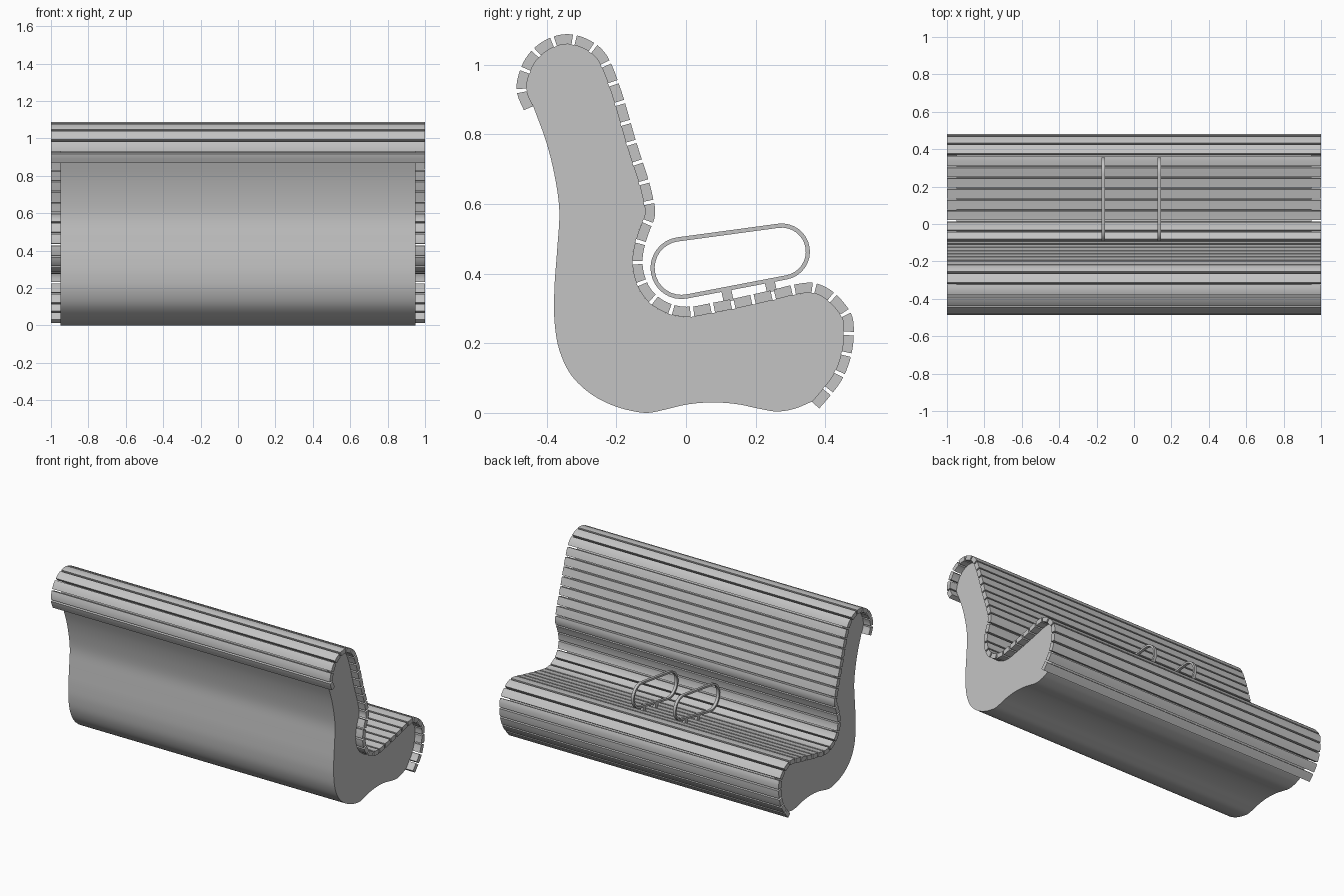
import bpy, bmesh, math
from mathutils import Vector

cube = bpy.data.objects.get("Cube")
if cube:
    bpy.data.objects.remove(cube, do_unlink=True)

SLAT_COUNT = 34
SLAT_THICKNESS = 0.029
SLAT_GAP = 0.01

grey = bpy.data.materials.new("warm_grey")
grey.use_nodes = True
grey.diffuse_color = (0.55, 0.55, 0.55, 1)
grey.node_tree.nodes["Principled BSDF"].inputs["Base Color"].default_value = grey.diffuse_color


def smooth_path(points, steps=5):
    """Catmull-Rom curve through the points, in the y-z plane."""
    pts = [Vector(p) for p in points]
    pts = [2 * pts[0] - pts[1]] + pts + [2 * pts[-1] - pts[-2]]
    path = []
    for a, b, c, d in zip(pts, pts[1:], pts[2:], pts[3:]):
        # Tangents follow chord lengths so uneven spacing stays smooth
        ab, bc, cd = [max((q - p).length, 1e-6) for p, q in ((a, b), (b, c), (c, d))]
        m0 = ((b - a) / ab * bc + (c - b) / bc * ab) / (ab + bc) * bc
        m1 = ((c - b) / bc * cd + (d - c) / cd * bc) / (bc + cd) * bc
        for i in range(steps):
            t = i / steps
            path.append(b * (1 + 2 * t) * (1 - t) ** 2 + m0 * t * (1 - t) ** 2
                        + c * t * t * (3 - 2 * t) + m1 * t * t * (t - 1))
    return path + [pts[-2]]


def offset_path(path, distance):
    """Shift a path to its outer (seating) side."""
    moved = []
    for i, p in enumerate(path):
        tangent = (path[min(i + 1, len(path) - 1)] - path[max(i - 1, 0)]).normalized()
        moved.append(p + Vector((-tangent.y, tangent.x)) * distance)
    return moved


def extrude_profile(bm, profile, x0, x1):
    """Solid prism along x from a closed y-z profile."""
    rings = [[bm.verts.new((x, p.x, p.y)) for p in profile] for x in (x0, x1)]
    bm.faces.new(rings[0])
    bm.faces.new(rings[1][::-1])
    for i in range(len(profile)):
        j = (i + 1) % len(profile)
        bm.faces.new((rings[0][i], rings[1][i], rings[1][j], rings[0][j]))


def finish(name, bm):
    bmesh.ops.recalc_face_normals(bm, faces=bm.faces[:])
    mesh = bpy.data.meshes.new(name)
    bm.to_mesh(mesh)
    bm.free()
    mesh.materials.append(grey)
    obj = bpy.data.objects.new(name, mesh)
    bpy.context.collection.objects.link(obj)
    bpy.ops.object.select_all(action="DESELECT")
    obj.select_set(True)
    bpy.context.view_layer.objects.active = obj
    bpy.ops.object.shade_smooth_by_angle(angle=math.radians(30))
    return obj


# Seating line: from the rolled top, down the backrest, over the seat front
seating_line = smooth_path([
    (-.439, .881), (-.458, .93), (-.45, .973), (-.424, 1.019), (-.387, 1.047),
    (-.341, 1.059), (-.295, 1.047), (-.26, 1.022), (-.237, .981), (-.223, .944),
    (-.171, .771), (-.122, .607), (-.117, .578), (-.134, .527), (-.148, .481),
    (-.154, .435), (-.145, .38), (-.119, .331), (-.076, .296), (-.03, .279),
    (.016, .276), (.068, .285), (.255, .325), (.327, .342), (.361, .345),
    (.396, .331), (.43, .299), (.45, .268), (.453, .233), (.445, .167),
    (.424, .112), (.393, .069), (.361, .032)])

# Underside and rear of the body
rear_line = smooth_path([
    (.361, .032), (.312, .012), (.263, .004), (.21, .012), (.154, .024),
    (.082, .03), (-.004, .023), (-.062, .009), (-.111, 0), (-.157, .006),
    (-.214, .023), (-.278, .058), (-.33, .109), (-.364, .181), (-.378, .268),
    (-.378, .354), (-.37, .469), (-.364, .584), (-.378, .685), (-.401, .777),
    (-.439, .881)])

# Bench body
bm = bmesh.new()
extrude_profile(bm, seating_line[:-1] + rear_line[:-1], -0.95, 0.95)
finish("bench_body", bm)

# Slats, evenly spaced along the middle of their thickness
outer_line = offset_path(seating_line, SLAT_THICKNESS)
middle_line = offset_path(seating_line, SLAT_THICKNESS / 2)
lengths = [0]
for p, q in zip(middle_line, middle_line[1:]):
    lengths.append(lengths[-1] + (q - p).length)


def at_length(path, s):
    for i in range(len(lengths) - 1):
        if s <= lengths[i + 1]:
            break
    t = (s - lengths[i]) / (lengths[i + 1] - lengths[i])
    return path[i].lerp(path[i + 1], min(max(t, 0), 1))


pitch = (lengths[-1] + SLAT_GAP) / SLAT_COUNT
bm = bmesh.new()
for k in range(SLAT_COUNT):
    stops = [k * pitch + (pitch - SLAT_GAP) * i / 4 for i in range(5)]
    inner = [at_length(seating_line, s) for s in stops]
    outer = [at_length(outer_line, s) for s in stops]
    extrude_profile(bm, inner + outer[::-1], -1, 1)
finish("slats", bm)


# Armrest loops: two round ends joined by straight bars
def loop_outline(grow):
    ends = [(Vector((-.013, .416)), .083 + grow), (Vector((.275, .463)), .075 + grow)]
    span = ends[1][0] - ends[0][0]
    lean = math.atan2(span.y, span.x)
    half = math.acos((ends[0][1] - ends[1][1]) / span.length)
    sweeps = [(lean + half, lean + math.tau - half), (lean - half, lean + half)]
    outline = []
    for (centre, radius), (start, stop) in zip(ends, sweeps):
        for i in range(17):
            a = start + (stop - start) * i / 16
            outline.append(centre + Vector((math.cos(a), math.sin(a))) * radius)
    return outline


def armrest(name, x):
    bm = bmesh.new()
    rings = [[bm.verts.new((x + side * 0.009, p.x, p.y)) for p in loop_outline(grow)]
             for side, grow in ((-1, -.006), (-1, .006), (1, .006), (1, -.006))]
    count = len(rings[0])
    for r in range(4):
        a, b = rings[r], rings[(r + 1) % 4]
        for i in range(count):
            j = (i + 1) % count
            bm.faces.new((a[i], a[j], b[j], b[i]))
    # Small feet standing on the seat slats
    along = Vector((.975, .215))
    up = Vector((-along.y, along.x))
    for foot in (Vector((.119, .337)), Vector((.243, .365))):
        corners = [foot + along * .0145 * u + up * .017 * v
                   for u, v in ((-1, -1), (1, -1), (1, 1), (-1, 1))]
        extrude_profile(bm, corners, x - 0.009, x + 0.009)
    finish(name, bm)


armrest("right_armrest", -0.165)
armrest("left_armrest", 0.135)
